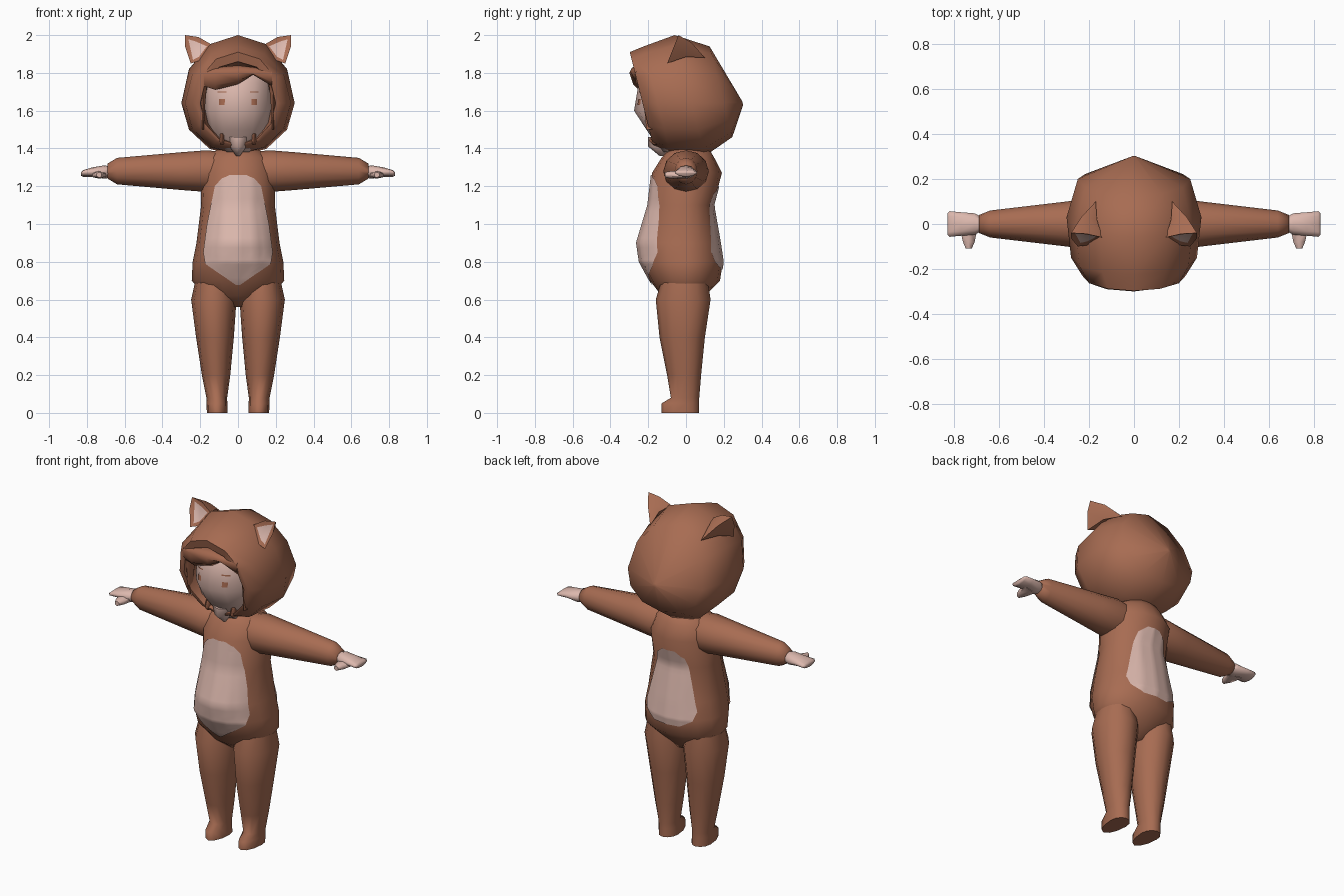
import bpy, bmesh, math
from mathutils import Vector
from mathutils.bvhtree import BVHTree

cube = bpy.data.objects.get("Cube")
if cube:
    bpy.data.objects.remove(cube, do_unlink=True)


def material(name, *rgb):
    mat = bpy.data.materials.new(name)
    mat.use_nodes = True
    mat.diffuse_color = (*rgb, 1)
    shader = mat.node_tree.nodes["Principled BSDF"]
    shader.inputs["Base Color"].default_value = (*rgb, 1)
    shader.inputs["Roughness"].default_value = .8
    return mat


FUR = material("brown fur", .39, .15, .085)
SKIN = material("pale pink", .72, .48, .42)
HAIR = material("hair brown", .36, .135, .075)


def finish(name, bm, *mats):
    """Turn the bmesh into a smooth shaded object."""
    mesh = bpy.data.meshes.new(name)
    bm.to_mesh(mesh)
    bm.free()
    for mat in mats:
        mesh.materials.append(mat)
    part = bpy.data.objects.new(name, mesh)
    bpy.context.collection.objects.link(part)
    bpy.ops.object.select_all(action='DESELECT')
    part.select_set(True)
    bpy.context.view_layer.objects.active = part
    bpy.ops.object.shade_smooth_by_angle(angle=math.radians(65))
    return part


def loft(name, axis, centre, rings, mat, sides=12, mirror=1, lean=0):
    """Skin rings along an axis.

    A ring is its position, then its radii: one for a circle, two for an
    ellipse, three for an ellipse whose low and high halves differ.
    """
    bm = bmesh.new()
    loops = []
    for along, *radii in rings:
        wide, low, high = radii[0], radii[len(radii) // 2], radii[-1]
        loop = []
        for i in range(sides):
            angle = math.tau * i / sides + math.pi / 2
            across = wide * math.cos(angle)
            rise = math.sin(angle)
            rise *= high if rise > 0 else low
            u, v = centre[0] + across, centre[1] + rise
            if axis == 'x':
                point = (along, u, v)
            elif axis == 'y':
                point = (u, along + lean * rise, v)
            else:
                point = (u + lean * along, v, along)
            loop.append(bm.verts.new((point[0] * mirror, point[1], point[2])))
        loops.append(loop)
    for lower, upper in zip(loops, loops[1:]):
        for i in range(sides):
            bm.faces.new((lower[i - 1], lower[i], upper[i], upper[i - 1]))
    bm.faces.new(loops[0])
    bm.faces.new(loops[-1])
    bmesh.ops.recalc_face_normals(bm, faces=bm.faces)
    return finish(name, bm, mat)


def patch(name, target, facing, rows, mat, x=0, columns=16, steps=6):
    """Lay a thin plate on the target; rows are height and half width."""
    tree = BVHTree.FromObject(target, bpy.context.evaluated_depsgraph_get())
    outline = [Vector(rows[0])]
    for start, end in zip(rows, rows[1:]):
        outline += [Vector(start).lerp(Vector(end), (s + 1) / steps) for s in range(steps)]
    bm = bmesh.new()
    grid = []
    for z, half in outline:
        line = []
        for c in range(columns + 1):
            origin = Vector((x + half * (2 * c / columns - 1), facing, z))
            hit, normal, *rest = tree.ray_cast(origin, Vector((0, -facing, 0)))
            line.append(bm.verts.new(hit + normal * .005))
        grid.append(line)
    for lower, upper in zip(grid, grid[1:]):
        for c in range(columns):
            quad = [lower[c], lower[c + 1], upper[c + 1], upper[c]]
            # Wind the plate so that it faces outwards
            bm.faces.new(quad if facing < 0 else quad[::-1])
    return finish(name, bm, mat)


# Body suit with pale belly and back patches
torso = loft("torso", 'z', (0, 0), [
    (.56, .05),
    (.62, .17, .13, .1),
    (.7, .245, .19, .18),
    (.8, .24, .245, .195),
    (.9, .22, .26, .18),
    (1.1, .195, .2, .145),
    (1.27, .2, .18, .19),
    (1.35, .17, .13, .15),
    (1.4, .1, .09, .12),
], FUR, sides=16)
patch("belly_patch", torso, -1,
      [(.68, .01), (.79, .17), (.85, .18), (1, .16), (1.2, .12), (1.24, .085), (1.26, .04)], SKIN)
patch("back_patch", torso, 1,
      [(.76, .08), (.8, .15), (.85, .165), (1, .13), (1.16, .09), (1.2, .04)], SKIN)

# Hood: back point, widest ring, visor rim, then turned inwards
loft("hood", 'y', (0, 1.64), [
    (.3, .01),
    (.2, .25, .18, .3),
    (.03, .3, .28, .36),
    (-.15, .28, .27, .3),
    (-.23, .23, .23, .27),
    (-.23, .2, .22, .22),
    (-.1, .18, .2, .2),
], FUR, lean=-.25)

# Face with a pointed profile, and the throat below it
face = loft("face", 'z', (0, -.1), [
    (1.38, .06, .02),
    (1.44, .1, .07),
    (1.5, .155, .11),
    (1.6, .175),
    (1.75, .175, .15),
    (1.82, .14, .1),
], SKIN)
loft("throat", 'z', (0, -.13), [(1.36, .01), (1.41, .045, .07), (1.46, .06, .07)], SKIN, sides=8)

# Fringe swept across the forehead
loft("fringe", 'x', (-.25, 1.8), [
    (-.18, .02, .07, .01),
    (-.12, .04, .09, .03),
    (0, .05, .06, .04),
    (.08, .04, .01, .03),
    (.18, .02, .07, .01),
], HAIR, sides=8)

for label, side in (("left", 1), ("right", -1)):
    # Leg and foot in one piece
    loft(label + "_leg", 'z', (.11, 0), [
        (0, .055, .13, .07),
        (.05, .055, .13, .07),
        (.08, .055, .08, .07),
        (.2, .075, .1, .08),
        (.4, .1, .14, .1),
        (.6, .12, .16, .13),
        (.8, .07, .1),
    ], FUR, mirror=side, lean=.03)

    # Sleeve with a narrowed cuff, then hand and thumb
    loft(label + "_sleeve", 'x', (0, 1.28),
         [(.04, .09, .1), (.17, .12, .11), (.3, .1), (.64, .06, .07), (.69, .04)],
         FUR, mirror=side)
    loft(label + "_hand", 'x', (0, 1.275),
         [(.67, .03), (.71, .05, .035), (.77, .055, .025), (.82, .06, .025, .01), (.83, .05, .02, 0)],
         SKIN, sides=10, mirror=side)
    loft(label + "_thumb", 'y', (.735, 1.26), [(0, .05, .02), (-.08, .03, .02), (-.11, .015)],
         SKIN, sides=6, mirror=side)

    # Ear: rounded shell running back, with a sunken pale front
    bm = bmesh.new()
    rim = [Vector((x * side, -.04 - (2 - z) * .4, z)) for x, z in
           ((.14, 1.95), (.21, 1.99), (.28, 2), (.28, 1.94), (.25, 1.85), (.19, 1.87))]
    tail = Vector((.17 * side, .1, 1.88))
    bulge = Vector((.01 * side, 0, .02))
    middle = [bm.verts.new(p.lerp(tail, .5) + bulge) for p in rim]
    rim = [bm.verts.new(p) for p in rim]
    tip = bm.verts.new(tail)
    for i in range(len(rim)):
        bm.faces.new((rim[i - 1], rim[i], middle[i], middle[i - 1]))
        bm.faces.new((middle[i - 1], middle[i], tip))
    front = bm.faces.new(rim)
    bmesh.ops.recalc_face_normals(bm, faces=bm.faces)
    bmesh.ops.inset_region(bm, faces=[front], thickness=.026, depth=-.008)
    front.material_index = 1
    finish(label + "_ear", bm, FUR, SKIN)

    # Eye, brow and loose hair
    patch(label + "_eye", face, -1, [(1.63, .014), (1.66, .014)], HAIR, .083 * side, 4, 2)
    patch(label + "_brow", face, -1, [(1.695, .022), (1.702, .022)], HAIR, .083 * side, 4, 2)
    loft(label + "_temple_lock", 'z', (.185, -.19),
         [(1.5, .005, .02), (1.6, .01, .03), (1.8, .03, .05)],
         HAIR, sides=6, mirror=side)
    loft(label + "_chin_lock", 'z', (.085, -.165),
         [(1.42, .01), (1.44, .015, .03), (1.48, .01)],
         HAIR, sides=6, mirror=side)
